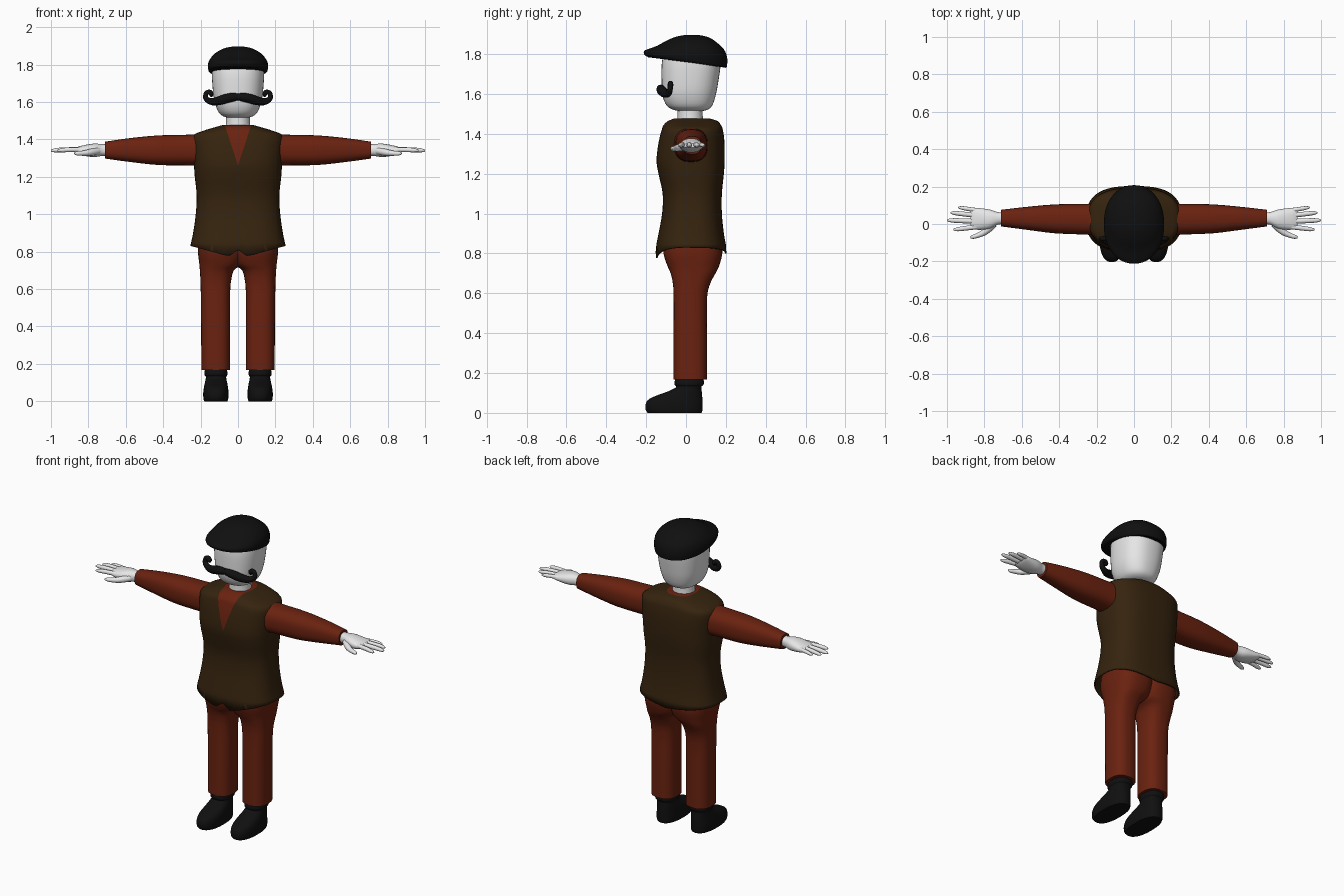
import bpy, bmesh, math
from mathutils import Vector

if "Cube" in bpy.data.objects:
    bpy.data.objects.remove(bpy.data.objects["Cube"])


def material(name, r, g, b):
    m = bpy.data.materials.new(name)
    m.use_nodes = True
    m.diffuse_color = (r, g, b, 1)
    node = m.node_tree.nodes["Principled BSDF"]
    node.inputs["Base Color"].default_value = (r, g, b, 1)
    node.inputs["Roughness"].default_value = 0.8
    return m


RED = material("rust red cloth", 0.145, 0.016, 0.005)
BROWN = material("dark brown cloth", 0.036, 0.017, 0.0045)
BLACK = material("black", 0.005, 0.005, 0.005)
PALE = material("pale skin", 0.8, 0.8, 0.8)


def refine(rings, steps):
    """Catmull-Rom interpolation between rings."""
    rings = [tuple(r) + (0,) * (6 - len(r)) for r in rings]
    out = []
    for i in range(len(rings) - 1):
        a, b, c, d = (rings[min(max(i + k, 0), len(rings) - 1)] for k in (-1, 0, 1, 2))
        for s in range(steps):
            t = s / steps
            out.append([q + 0.5 * t * (r - p + t * (2*p - 5*q + 4*r - s4 + t * (3*(q - r) + s4 - p)))
                        for p, q, r, s4 in zip(a, b, c, d)])
    return out + [rings[-1]]


def loft(name, rings, mats, side=1, along_x=False, power=2.3, n=40, steps=3,
         caps=(True, True), shape=None):
    """Rings are (position, min u, max u, min v, max v, optional tilt along v)."""
    bm = bmesh.new()
    loops = []
    for p, u0, u1, v0, v1, tilt in refine(rings, steps):
        loop = []
        for k in range(n):
            c, s = math.cos(2 * math.pi * k / n), math.sin(2 * math.pi * k / n)
            du = math.copysign(abs(c) ** (2 / power), c) * (u1 - u0) / 2
            dv = math.copysign(abs(s) ** (2 / power), s) * (v1 - v0) / 2
            u, v, w = (u0 + u1) / 2 + du, (v0 + v1) / 2 + dv, p + tilt * dv
            co = Vector((w, u, v) if along_x else (u, v, w))
            co.x *= side
            loop.append(bm.verts.new(co))
        loops.append(loop)
    for a, b in zip(loops, loops[1:]):
        for k in range(n):
            j = (k + 1) % n
            bm.faces.new((a[k], a[j], b[j], b[k]))
    if caps[0]:
        bm.faces.new(loops[0])
    if caps[1]:
        bm.faces.new(loops[-1])
    if shape:
        shape(bm, loops)
    bmesh.ops.recalc_face_normals(bm, faces=bm.faces)
    me = bpy.data.meshes.new(name)
    bm.to_mesh(me)
    bm.free()
    for m in mats:
        me.materials.append(m)
    ob = bpy.data.objects.new(name, me)
    bpy.context.collection.objects.link(ob)
    bpy.ops.object.select_all(action='DESELECT')
    ob.select_set(True)
    bpy.context.view_layer.objects.active = ob
    bpy.ops.object.shade_smooth_by_angle(angle=math.radians(45))
    return ob


def tube(name, points, mat):
    """Tapered tube through points (x, y, z, radius)."""
    cu = bpy.data.curves.new(name, 'CURVE')
    cu.dimensions = '3D'
    cu.bevel_depth = 1
    cu.bevel_resolution = 4
    cu.use_fill_caps = True
    sp = cu.splines.new('NURBS')
    sp.points.add(len(points) - 1)
    for p, (x, y, z, r) in zip(sp.points, points):
        p.co = (x, y, z, 1)
        p.radius = r
    sp.order_u = 3
    sp.use_endpoint_u = True
    sp.resolution_u = 6
    cu.materials.append(mat)
    ob = bpy.data.objects.new(name, cu)
    bpy.context.collection.objects.link(ob)


# Head and neck
loft("head", [(1.515, -.04, .04, -.03, .08), (1.52, -.07, .07, -.06, .105),
              (1.54, -.1, .1, -.095, .13), (1.59, -.122, .122, -.118, .148),
              (1.65, -.133, .133, -.122, .16), (1.75, -.14, .14, -.122, .174),
              (1.81, -.135, .135, -.11, .168)], [PALE], power=2.4)
loft("neck", [(1.45, -.068, .068, -.045, .088), (1.49, -.064, .064, -.042, .084),
              (1.55, -.064, .064, -.042, .084)], [PALE], power=2)

# Flat cap: brim in front, dome leaning back
loft("cap", [(1.761, -.14, .14, -.19, .19, -.126), (1.767, -.157, .157, -.21, .204, -.157),
             (1.80, -.161, .161, -.205, .207, -.097), (1.832, -.148, .148, -.145, .192, -.06),
             (1.862, -.12, .12, -.095, .16, -.06), (1.887, -.075, .075, -.045, .115, -.03),
             (1.897, -.025, .025, 0, .06)], [BLACK], power=2.15, n=48)


# Vest: hem points, V neck and collar opening
def tailor(bm, loops):
    for v in loops[0]:
        x = abs(v.co.x)
        if v.co.y > 0.025:
            v.co.z = 0.80 + 0.12 * x
        elif x < 0.05:
            v.co.z = 0.81 - 0.7 * x
        else:
            v.co.z = 0.775 + 0.275 * (x - 0.05)
    for s in (1, -1):
        front = [f for f in bm.faces if f.calc_center_median().y < 0.02]
        geom = set(front)
        for f in front:
            geom.update(f.edges)
            geom.update(f.verts)
        bmesh.ops.bisect_plane(bm, geom=list(geom), plane_co=(0, 0, 1.26),
                               plane_no=(0.215, 0, -0.07 * s))
    for f in bm.faces:
        c = f.calc_center_median()
        in_v = c.y < 0 and abs(c.x) < (c.z - 1.26) * 0.07 / 0.215
        if in_v or (len(f.verts) > 20 and c.z > 1.4):
            f.material_index = 1


vest = loft("vest", [(.83, -.255, .255, -.152, .203), (.90, -.24, .24, -.138, .19),
                     (1.0, -.226, .226, -.12, .18), (1.1, -.221, .221, -.117, .18),
                     (1.2, -.231, .231, -.138, .19), (1.27, -.236, .236, -.148, .194),
                     (1.36, -.242, .242, -.137, .193), (1.42, -.24, .24, -.122, .185),
                     (1.445, -.19, .19, -.112, .175), (1.465, -.125, .125, -.09, .158),
                     (1.477, -.082, .082, -.06, .12)],
            [BROWN, RED], power=2.7, n=64, caps=(False, True), shape=tailor)
mod = vest.modifiers.new("cloth thickness", 'SOLIDIFY')
mod.thickness = 0.008
mod.offset = -1

# Fingers as (root y, tip x, tip y, radius)
FINGERS = [("little", .072, .94, .088, .0115), ("ring", .045, .98, .06, .013),
           ("middle", .014, 1.0, .02, .0135), ("index", -.014, .965, -.03, .013)]

for s, side in ((1, "left"), (-1, "right")):
    # Trousers
    loft(side + "_trouser_leg", [(.167, .043, .196, -.062, .105), (.4, .042, .197, -.062, .105),
                                 (.58, .042, .199, -.062, .106), (.65, .036, .201, -.066, .122),
                                 (.70, .022, .204, -.077, .148), (.735, -.02, .207, -.092, .165),
                                 (.80, -.04, .214, -.113, .182), (.87, -.04, .21, -.11, .178)],
         [RED], s, power=2.6)
    # Boots
    loft(side + "_boot", [(0, .056, .18, -.192, .078), (.015, .052, .185, -.202, .083),
                          (.045, .051, .186, -.202, .083), (.07, .053, .183, -.185, .082),
                          (.09, .056, .179, -.14, .081), (.108, .06, .175, -.09, .079),
                          (.125, .063, .172, -.055, .077), (.134, .062, .173, -.05, .079),
                          (.141, .057, .179, -.057, .088), (.158, .057, .179, -.057, .09),
                          (.18, .062, .174, -.05, .085)], [BLACK], s, power=2.4)
    # Sleeves
    loft(side + "_sleeve", [(.19, -.065, .112, 1.253, 1.436), (.25, -.057, .108, 1.261, 1.426),
                            (.42, -.05, .105, 1.263, 1.422), (.58, -.03, .091, 1.28, 1.407),
                            (.71, -.013, .076, 1.298, 1.388)], [RED], s, True, power=2.5)
    # Hands
    loft(side + "_palm", [(.68, -.004, .064, 1.312, 1.374), (.725, -.002, .063, 1.312, 1.375),
                          (.77, -.025, .077, 1.306, 1.378), (.82, -.031, .084, 1.312, 1.37),
                          (.86, -.028, .087, 1.324, 1.36), (.875, -.02, .08, 1.333, 1.352)],
         [PALE], s, True, n=24)
    for name, y, tx, ty, r in FINGERS:
        mx, my = (.83 + tx) / 2, (y + ty) / 2
        tube(f"{side}_{name}_finger", [(s * .83, y, 1.345, r), (s * mx, my, 1.346, r),
                                       (s * (tx - .01), ty, 1.341, r * .85),
                                       (s * tx, ty, 1.34, r * .3)], PALE)
    tube(side + "_thumb", [(s * .75, -.0, 1.338, .02), (s * .79, -.04, 1.33, .019),
                           (s * .83, -.06, 1.326, .013), (s * .865, -.07, 1.325, .012),
                           (s * .875, -.072, 1.325, .004)], PALE)
    # Moustache half with curled tip
    tube(side + "_moustache", [(0, -.125, 1.628, .018), (s * .03, -.126, 1.626, .024),
                               (s * .07, -.122, 1.617, .025), (s * .11, -.108, 1.604, .023),
                               (s * .145, -.09, 1.6, .018), (s * .175, -.08, 1.618, .014),
                               (s * .172, -.078, 1.65, .012), (s * .15, -.078, 1.655, .014),
                               (s * .142, -.078, 1.638, .016), (s * .15, -.078, 1.632, .008)],
         BLACK)
